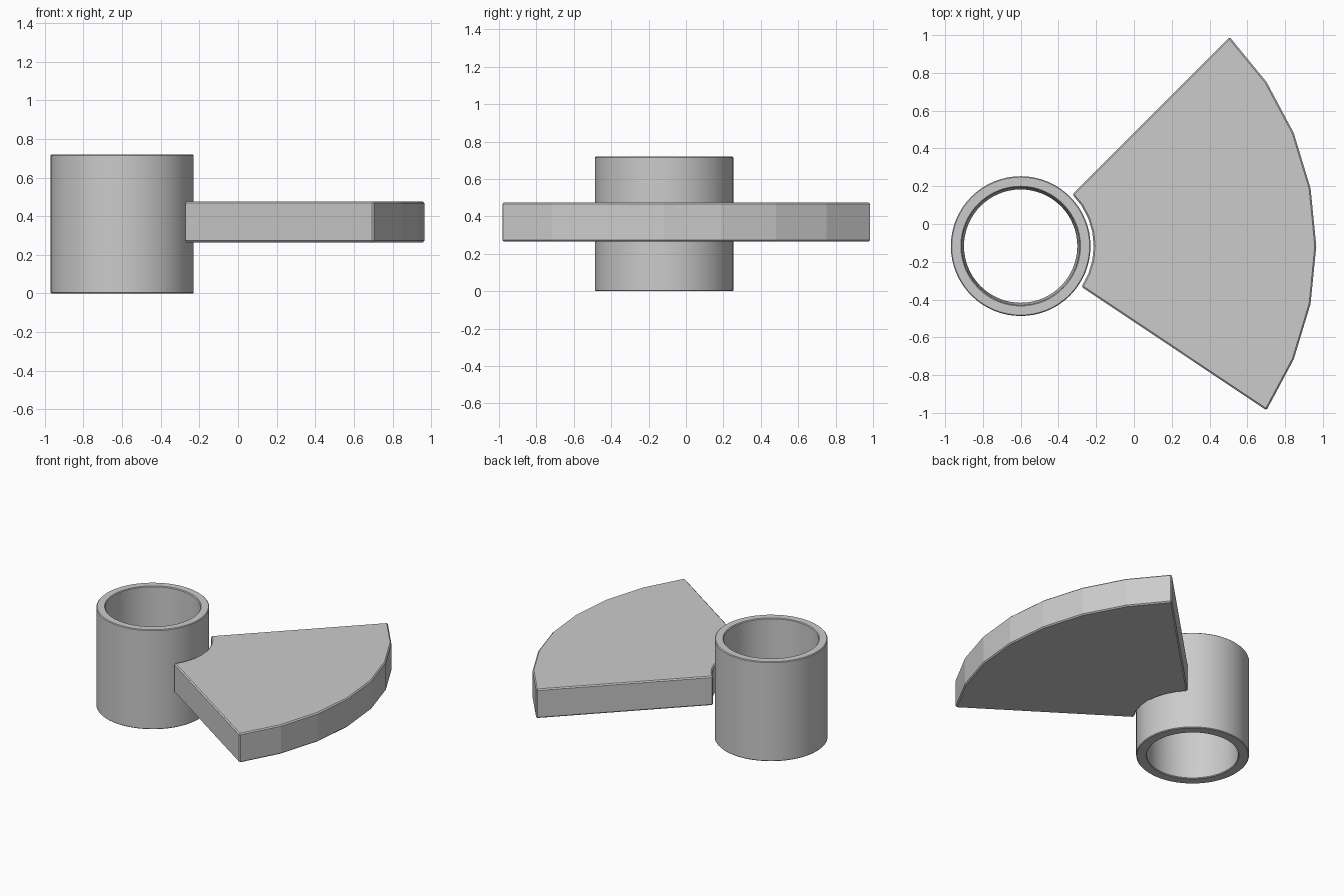
import bpy, bmesh
from math import cos, sin, radians

if "Cube" in bpy.data.objects:
    bpy.data.objects.remove(bpy.data.objects["Cube"])

CX, CY = -0.60, -0.117   # shared axis of sleeve and blade


def finish(name, bm, bevel, smooth):
    bmesh.ops.recalc_face_normals(bm, faces=bm.faces)
    mesh = bpy.data.meshes.new(name)
    bm.to_mesh(mesh)
    bm.free()
    obj = bpy.data.objects.new(name, mesh)
    obj.location = (CX, CY, 0)
    bpy.context.collection.objects.link(obj)
    bpy.context.view_layer.objects.active = obj
    obj.select_set(True)
    if smooth:
        bpy.ops.object.shade_smooth_by_angle(angle=radians(30))
    mod = obj.modifiers.new("edge_bevel", 'BEVEL')
    mod.width = bevel
    mod.segments = 1
    mod.limit_method = 'ANGLE'
    mod.angle_limit = radians(30)
    obj.select_set(False)
    return obj


# Hollow sleeve with a slightly tapered bore
N = 64
profile = [(0.37, 0.0), (0.37, 0.72), (0.312, 0.72), (0.30, 0.0)]
bm = bmesh.new()
rings = []
for r, z in profile:
    rings.append([bm.verts.new((r * cos(radians(360 * i / N)),
                                r * sin(radians(360 * i / N)), z)) for i in range(N)])
for k in range(4):
    a, b = rings[k], rings[(k + 1) % 4]
    for i in range(N):
        j = (i + 1) % N
        bm.faces.new((a[i], a[j], b[j], b[i]))
finish("sleeve", bm, 0.005, True)

# Fan-shaped blade: seven steps of a 32-sided ring around the sleeve axis
R_IN, R_OUT, Z0, Z1 = 0.387, 1.565, 0.265, 0.475
angles = [radians(-33.75 + 11.25 * i) for i in range(8)]
outline = [(R_OUT * cos(a), R_OUT * sin(a)) for a in angles]
outline += [(R_IN * cos(a), R_IN * sin(a)) for a in reversed(angles)]
bm = bmesh.new()
base = bm.faces.new([bm.verts.new((x, y, Z0)) for x, y in outline])
top = bmesh.ops.extrude_face_region(bm, geom=[base])
bmesh.ops.translate(bm, vec=(0, 0, Z1 - Z0),
                    verts=[v for v in top["geom"] if isinstance(v, bmesh.types.BMVert)])
finish("fan_blade", bm, 0.008, False)
